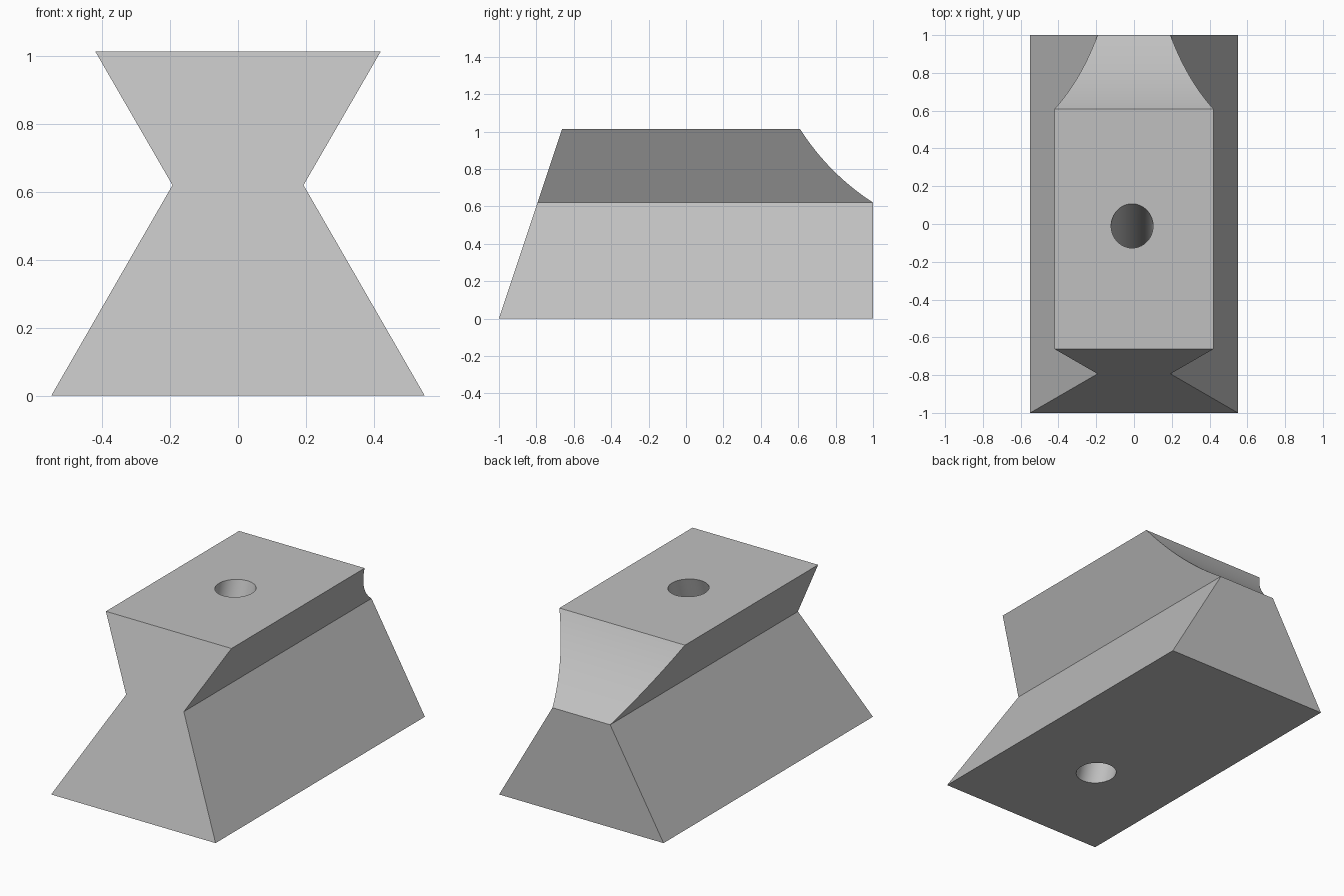
import bpy, math
from mathutils import Vector

cube = bpy.data.objects.get("Cube")
if cube:
    bpy.data.objects.remove(cube, do_unlink=True)

TOP, WAIST, LEAN = 1.013, 0.62, 1 / 3   # heights, and front face run per unit of height

grey = bpy.data.materials.new("plain grey")
grey.use_nodes = True
grey.diffuse_color = (0.53, 0.53, 0.53, 1)
grey.node_tree.nodes["Principled BSDF"].inputs["Base Color"].default_value = grey.diffuse_color


def prism(name, outline, offset):
    """Closed solid: a flat outline swept along a vector."""
    n = len(outline)
    verts = [Vector(p) for p in outline] + [Vector(p) + offset for p in outline]
    faces = [range(n), range(2 * n - 1, n - 1, -1)]
    faces += [(i, i + n, (i + 1) % n + n, (i + 1) % n) for i in range(n)]
    mesh = bpy.data.meshes.new(name)
    mesh.from_pydata(verts, [], [tuple(f) for f in faces])
    mesh.materials.append(grey)
    obj = bpy.data.objects.new(name, mesh)
    bpy.context.collection.objects.link(obj)
    bpy.context.view_layer.objects.active = obj
    obj.select_set(True)
    bpy.ops.object.mode_set(mode="EDIT")
    bpy.ops.mesh.select_all(action="SELECT")
    bpy.ops.mesh.normals_make_consistent(inside=False)
    bpy.ops.object.mode_set(mode="OBJECT")
    obj.select_set(False)
    return obj


def combine(target, cutter, operation):
    mod = target.modifiers.new(operation.lower(), "BOOLEAN")
    mod.object, mod.operation, mod.solver = cutter, operation, "EXACT"
    bpy.context.view_layer.objects.active = target
    bpy.ops.object.modifier_apply(modifier=mod.name)
    bpy.data.objects.remove(cutter, do_unlink=True)


# Waisted cross-section, mirrored left to right
half = [(0.55, 0), (0.193, WAIST), (0.42, TOP)]
section = half + [(-x, z) for x, z in reversed(half)]
block = prism("dovetail_block", [(x, -1.2, z) for x, z in section], Vector((0, 2.4, 0)))

# Side silhouette: leaning front, upright lower back, hollow curve above it
start, end = Vector((1.0, WAIST)), Vector((0.61, TOP))
chord = end - start
inward = Vector((-chord.y, chord.x)).normalized()
sag, steps = 0.03, 20
curve = [start + chord * t + inward * 4 * sag * t * (1 - t)
         for t in (i / steps for i in range(steps + 1))]
low, high = -0.3, 1.3
side = [(-1 + LEAN * low, low), (1, low)] + [tuple(p) for p in curve]
side += [(end.x, high), (-1 + LEAN * high, high)]
combine(block, prism("side_shape", [(-0.8, y, z) for y, z in side], Vector((1.6, 0, 0))), "INTERSECT")

# Round bore, parallel to the leaning front face
bpy.ops.mesh.primitive_cylinder_add(
    vertices=64, radius=0.111, depth=2, location=(-0.01, -0.01 - LEAN * TOP / 2, TOP / 2),
    rotation=(-math.atan(LEAN), 0, 0))
bore = bpy.context.object
bore.data.materials.append(grey)
combine(block, bore, "DIFFERENCE")

# Smooth curves, crisp edges
bpy.ops.object.select_all(action="DESELECT")
block.select_set(True)
bpy.context.view_layer.objects.active = block
bpy.ops.object.shade_smooth_by_angle(angle=math.radians(20))
